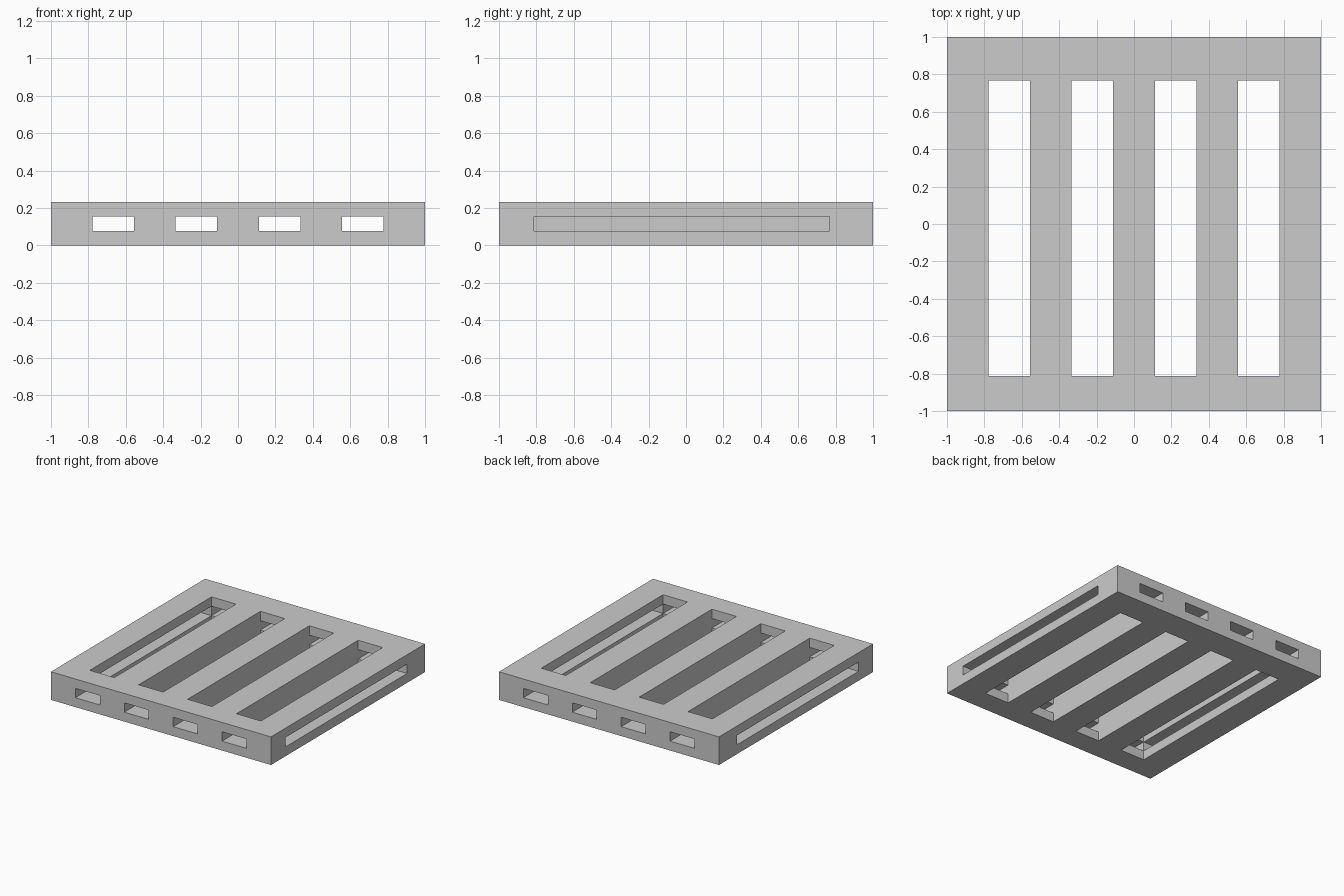
import bpy, bmesh, math
from mathutils import Vector

if "Cube" in bpy.data.objects:
    bpy.data.objects.remove(bpy.data.objects["Cube"])

# Division planes: nine equal strips across, end walls front/back, three layers
XS = [-1 + 2 * i / 9 for i in range(10)]
YS = [-1, -0.813, 0.767, 1]
ZS = [0, 0.077, 0.154, 0.231]


def solid(i, j, k):
    if not (0 <= i < 9 and 0 <= j < 3 and 0 <= k < 3):
        return False
    if i % 2 and (j == 1 or k == 1):        # long slots and end wall windows
        return False
    if i in (0, 8) and j == 1 and k == 1:   # side windows in the outer bars
        return False
    return True


def face_corners(cell, axis, side):
    u, v = (axis + 1) % 3, (axis + 2) % 3
    corners = []
    for du, dv in ((0, 0), (1, 0), (1, 1), (0, 1)):
        c = list(cell)
        c[axis] += side
        c[u] += du
        c[v] += dv
        corners.append(tuple(c))
    return corners if side else corners[::-1]


# Slatted pallet as one watertight skin
bm = bmesh.new()
verts = {}


def vert(c):
    if c not in verts:
        verts[c] = bm.verts.new(Vector((XS[c[0]], YS[c[1]], ZS[c[2]])))
    return verts[c]


for i in range(9):
    for j in range(3):
        for k in range(3):
            if not solid(i, j, k):
                continue
            for axis in range(3):
                for side in (0, 1):
                    n = [i, j, k]
                    n[axis] += 1 if side else -1
                    if not solid(*n):
                        bm.faces.new([vert(c) for c in face_corners((i, j, k), axis, side)])

# Merge coplanar cells into clean flat faces
bmesh.ops.dissolve_limit(bm, angle_limit=math.radians(1), verts=bm.verts[:], edges=bm.edges[:])
mesh = bpy.data.meshes.new("slatted_pallet")
bm.to_mesh(mesh)
bm.free()
bpy.context.collection.objects.link(bpy.data.objects.new("slatted_pallet", mesh))
